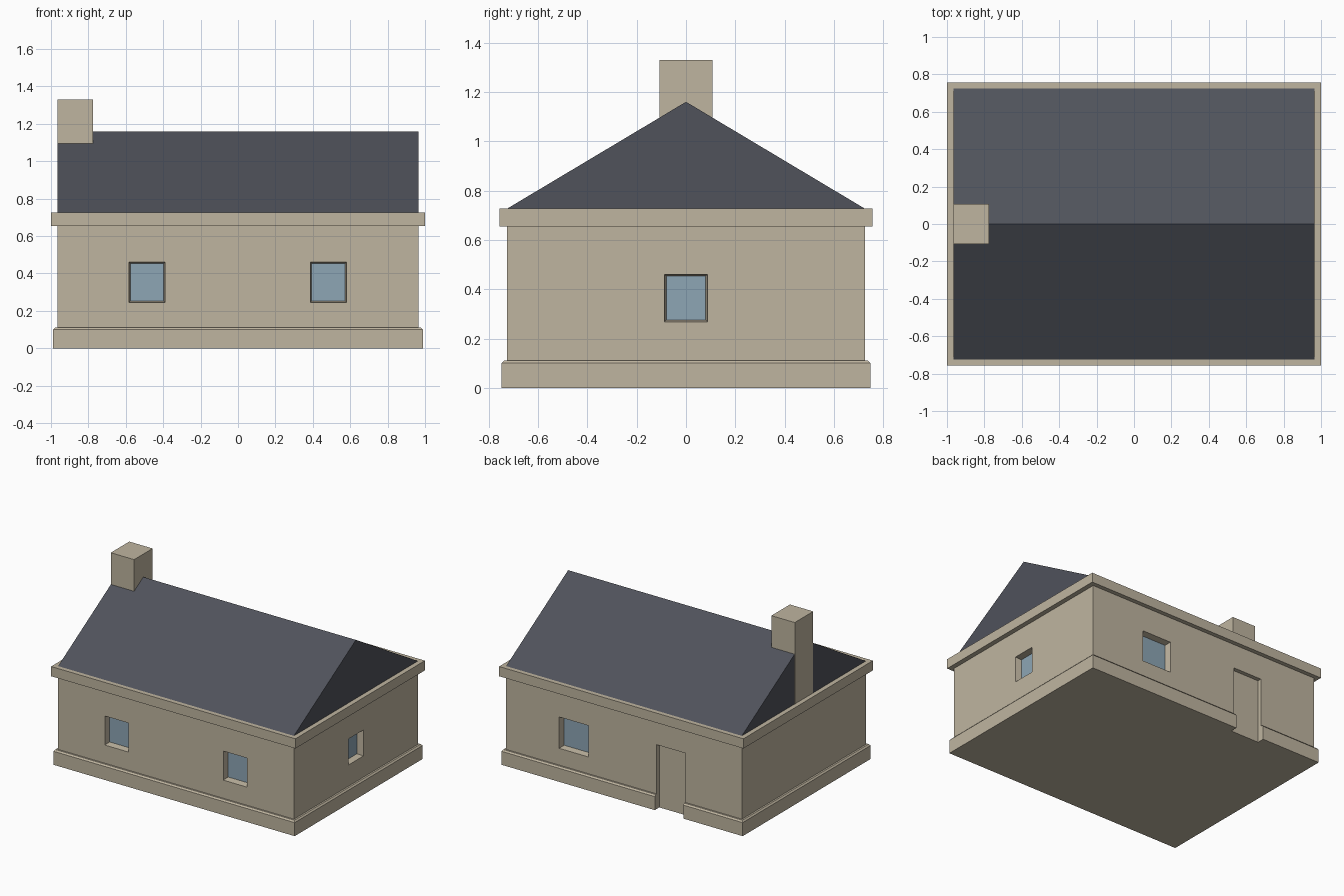
import bpy, bmesh
from math import pi
from mathutils import Matrix

if "Cube" in bpy.data.objects:
    bpy.data.objects.remove(bpy.data.objects["Cube"])


def material(name, rgb):
    m = bpy.data.materials.new(name)
    m.diffuse_color = (*rgb, 1)
    m.use_nodes = True
    m.node_tree.nodes["Principled BSDF"].inputs["Base Color"].default_value = m.diffuse_color
    return m


STONE = material("stone", (0.52, 0.46, 0.35))
SLATE = material("slate", (0.08, 0.085, 0.105))
GLASS = material("glass", (0.27, 0.38, 0.46))


def loft(name, rings, mat, turn=0.0):
    """Closed solid through a list of rings with equal point counts."""
    bm = bmesh.new()
    loops = [[bm.verts.new(p) for p in ring] for ring in rings]
    n = len(loops[0])
    for a, b in zip(loops, loops[1:]):
        for i in range(n):
            j = (i + 1) % n
            bm.faces.new((a[i], a[j], b[j], b[i]))
    bm.faces.new(loops[0])
    bm.faces.new(loops[-1])
    bm.transform(Matrix.Rotation(turn, 4, 'Z'))
    bmesh.ops.recalc_face_normals(bm, faces=bm.faces[:])
    me = bpy.data.meshes.new(name)
    bm.to_mesh(me)
    bm.free()
    me.materials.append(mat)
    ob = bpy.data.objects.new(name, me)
    bpy.context.collection.objects.link(ob)
    return ob


def rect_z(x0, x1, y0, y1, z):
    return [(x0, y0, z), (x1, y0, z), (x1, y1, z), (x0, y1, z)]


def rect_y(x0, x1, z0, z1, y):
    return [(x0, y, z0), (x1, y, z0), (x1, y, z1), (x0, y, z1)]


def block(name, x0, x1, y0, y1, z0, z1, mat):
    return loft(name, [rect_z(x0, x1, y0, y1, z0), rect_z(x0, x1, y0, y1, z1)], mat)


def cut(target, cutter):
    mod = target.modifiers.new("opening", 'BOOLEAN')
    mod.operation = 'DIFFERENCE'
    mod.solver = 'EXACT'
    mod.object = cutter
    cutter.hide_render = True
    cutter.display_type = 'WIRE'


# Walls, chamfered plinth and cornice
W, D = 0.965, 0.725
walls = block("walls", -W, W, -D, D, 0, 0.67, STONE)
plinth = loft("plinth", [rect_z(-x, x, -y, y, z) for x, y, z in
                         ((0.988, 0.748, 0), (0.988, 0.748, 0.1), (0.978, 0.738, 0.111))], STONE)
block("cornice", -1, 1, -0.757, 0.757, 0.655, 0.727, STONE)

# Gable roof
loft("roof", [[(x, -D, 0.727), (x, D, 0.727), (x, 0, 1.16)] for x in (-W, W)], SLATE)

# Chimney on the left gable
block("chimney", -W - 0.001, -0.775, -0.108, 0.108, 0.727, 1.33, STONE)


# Windows: splayed recess with a pane at the back of it
def window(name, wall, x0, x1, z0, z1, turn, depth=0.05, s=0.007):
    inner = (x0 + s, x1 - s, z0 + s, z1 - s)
    back = wall - depth
    cutter = loft(name + "_cutter", [rect_y(*inner, back), rect_y(x0, x1, z0, z1, wall - 0.001),
                                     rect_y(x0, x1, z0, z1, wall + 0.1)], STONE, turn)
    cut(walls, cutter)
    loft(name + "_glass", [rect_y(*inner, back - 0.01), rect_y(*inner, back + 0.003)], GLASS, turn)


window("front_window_left", D, 0.39, 0.583, 0.245, 0.46, pi)
window("front_window_right", D, -0.58, -0.387, 0.245, 0.46, pi)
window("side_window", W, -0.087, 0.087, 0.268, 0.46, -pi / 2)
window("back_window", D, 0.29, 0.53, 0.235, 0.467, 0)

# Back door recess through wall and plinth, with a plain door leaf
door_cutter = block("door_cutter", -0.502, -0.268, D - 0.035, 0.9, -0.1, 0.475, STONE)
cut(walls, door_cutter)
cut(plinth, door_cutter)
block("door", -0.502, -0.268, D - 0.045, D - 0.03, 0, 0.475, STONE)
